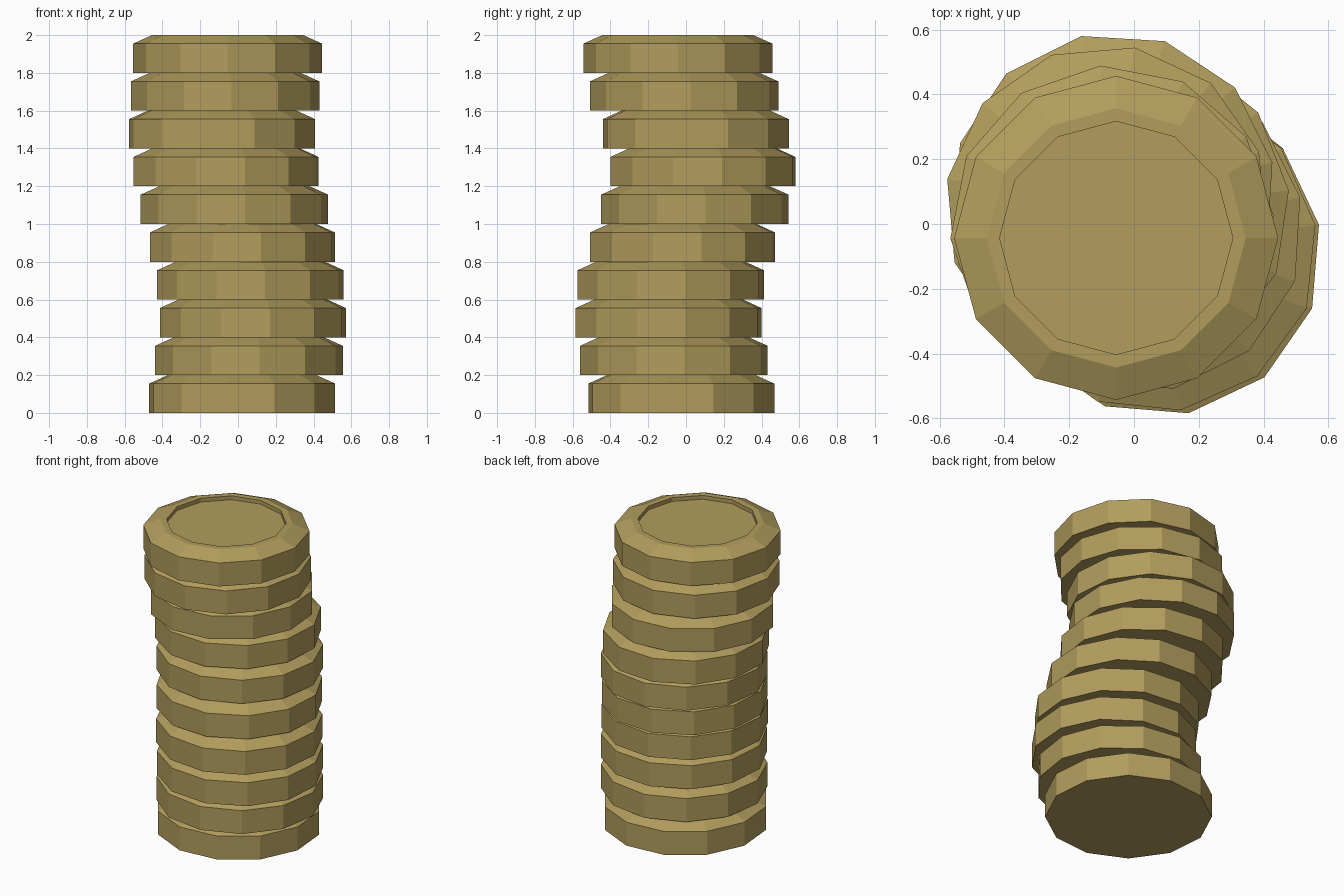
import bpy, bmesh, math

if "Cube" in bpy.data.objects:
    bpy.data.objects.remove(bpy.data.objects["Cube"])

gold = bpy.data.materials.new("old gold")
gold.diffuse_color = (0.445, 0.337, 0.109, 1)
gold.use_nodes = True
gold.node_tree.nodes["Principled BSDF"].inputs["Base Color"].default_value = gold.diffuse_color

SIDES = 12
# coin section as (radius, height): base, rim, chamfer, lip, recess
PROFILE = [(0.5, 0), (0.5, 0.155), (0.4, 0.2), (0.36, 0.2), (0.36, 0.175)]

# centre x, centre y, turn in degrees, from the bottom coin up
STACK = [(0.022, -0.025, 20), (0.058, -0.064, 6.5), (0.079, -0.092, 10.3),
         (0.066, -0.081, 9), (0.023, -0.018, 11.5), (-0.019, 0.047, 6.5),
         (-0.063, 0.09, 11.5), (-0.084, 0.052, 20), (-0.068, -0.01, 4),
         (-0.055, -0.043, 0)]


def coin(name, x, y, z, turn):
    bm = bmesh.new()
    rings = []
    for r, h in PROFILE:
        ring = []
        for i in range(SIDES):
            a = math.radians(turn) + math.tau * i / SIDES
            ring.append(bm.verts.new((r * math.cos(a), r * math.sin(a), h)))
        rings.append(ring)
    for low, high in zip(rings, rings[1:]):
        for i in range(SIDES):
            j = (i + 1) % SIDES
            bm.faces.new((low[i], low[j], high[j], high[i]))
    bm.faces.new(rings[0][::-1])   # flat underside
    bm.faces.new(rings[-1])        # recessed coin face
    mesh = bpy.data.meshes.new(name)
    bm.to_mesh(mesh)
    bm.free()
    mesh.materials.append(gold)
    obj = bpy.data.objects.new(name, mesh)
    obj.location = (x, y, z)
    bpy.context.collection.objects.link(obj)


# leaning stack of ten coins
for n, (x, y, turn) in enumerate(STACK):
    coin(f"coin_{n + 1}", x, y, 0.2 * n, turn)
